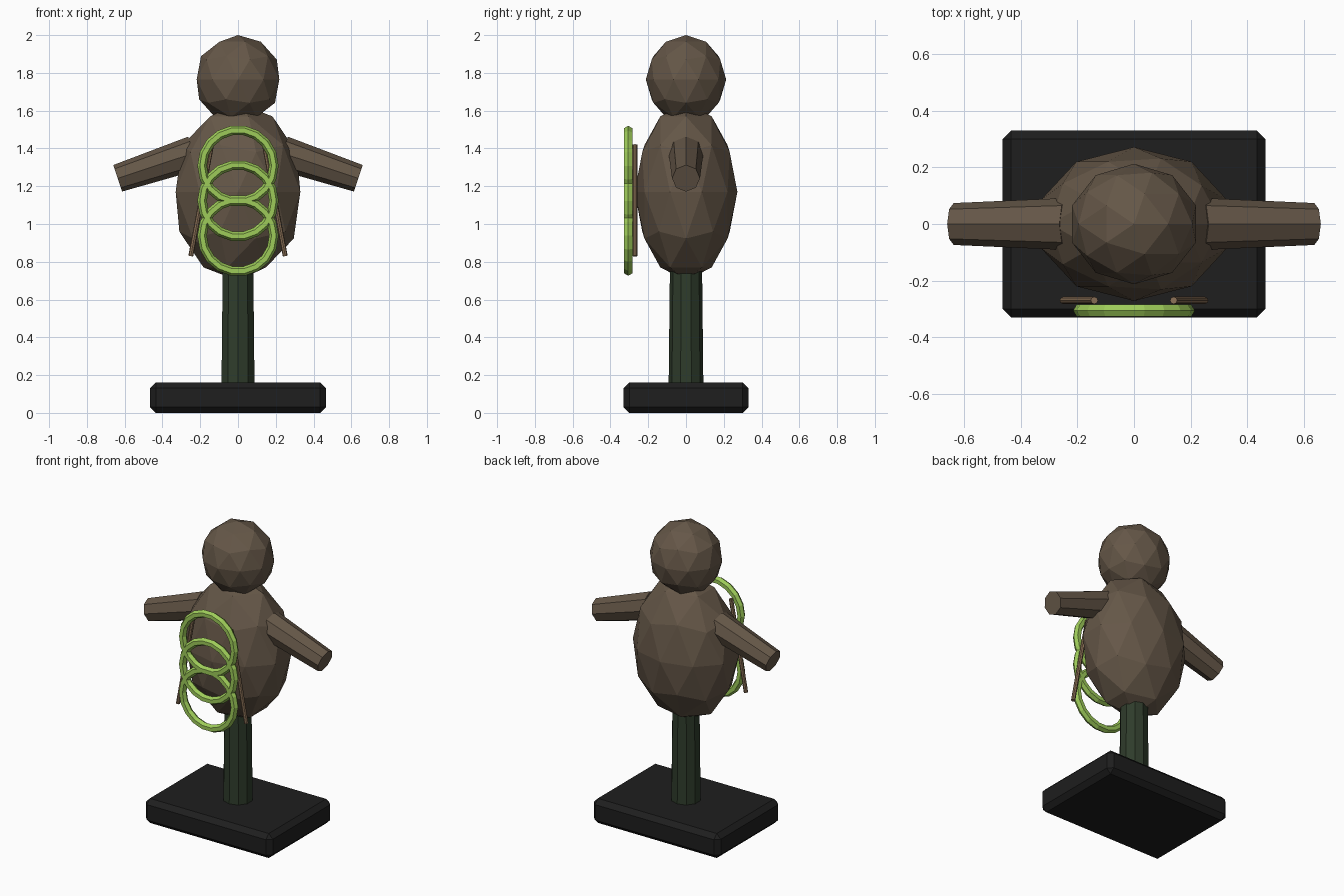
import bpy, math
from mathutils import Vector

if "Cube" in bpy.data.objects:
    bpy.data.objects.remove(bpy.data.objects["Cube"])


def material(name, rgb):
    m = bpy.data.materials.new(name)
    m.diffuse_color = (*rgb, 1)
    m.use_nodes = True
    m.node_tree.nodes["Principled BSDF"].inputs["Base Color"].default_value = m.diffuse_color
    return m


BROWN = material("brown", (0.130, 0.095, 0.064))
BLACK = material("black", (0.013, 0.013, 0.013))
GREEN = material("dark green", (0.028, 0.045, 0.024))
LIME = material("lime", (0.34, 0.60, 0.10))
TAN = material("tan", (0.26, 0.165, 0.095))


def finish(name, mat):
    ob = bpy.context.object
    ob.name = name
    ob.data.materials.append(mat)
    return ob


def faceted_ball(name, z, radii):
    bpy.ops.mesh.primitive_ico_sphere_add(subdivisions=2, radius=1, location=(0, 0, z))
    ob = finish(name, BROWN)
    ob.scale = radii


def rod(name, a, b, r1, r2, sides, mat):
    """Tapered rod from a to b."""
    a, b = Vector(a), Vector(b)
    d = b - a
    bpy.ops.mesh.primitive_cone_add(vertices=sides, radius1=r1, radius2=r2,
                                    depth=d.length, location=(a + b) / 2)
    ob = finish(name, mat)
    ob.rotation_mode = 'QUATERNION'
    ob.rotation_quaternion = d.to_track_quat('Z', 'Y')


# Chamfered base block
bpy.ops.mesh.primitive_cube_add(size=1, location=(0, 0, 0.081))
base = finish("base", BLACK)
base.scale = (0.93, 0.66, 0.162)
bpy.ops.object.transform_apply(location=False, rotation=False, scale=True)
bevel = base.modifiers.new("chamfer", 'BEVEL')
bevel.width = 0.03
bevel.segments = 1

# Post, body and head
rod("post", (0, 0, 0.14), (0, 0, 0.78), 0.092, 0.085, 10, GREEN)
faceted_ball("body", 1.17, (0.347, 0.272, 0.47))
faceted_ball("head", 1.765, (0.23, 0.213, 0.235))

# Arms and slanted sticks, one on each side
for side, s in (("left", -1), ("right", 1)):
    rod(side + "_arm", (s * 0.235, 0, 1.375), (s * 0.637, 0, 1.242),
        0.092, 0.074, 8, BROWN)
    rod(side + "_stick", (s * 0.14, -0.27, 1.42), (s * 0.25, -0.27, 0.83),
        0.013, 0.013, 8, TAN)

# Three overlapping rings on the chest
for i in range(3):
    bpy.ops.mesh.primitive_torus_add(major_radius=0.19, minor_radius=0.025,
                                     major_segments=18, minor_segments=6,
                                     location=(0, -0.306, 1.308 - 0.185 * i),
                                     rotation=(math.pi / 2, 0, 0))
    finish("ring_%d" % (i + 1), LIME)
